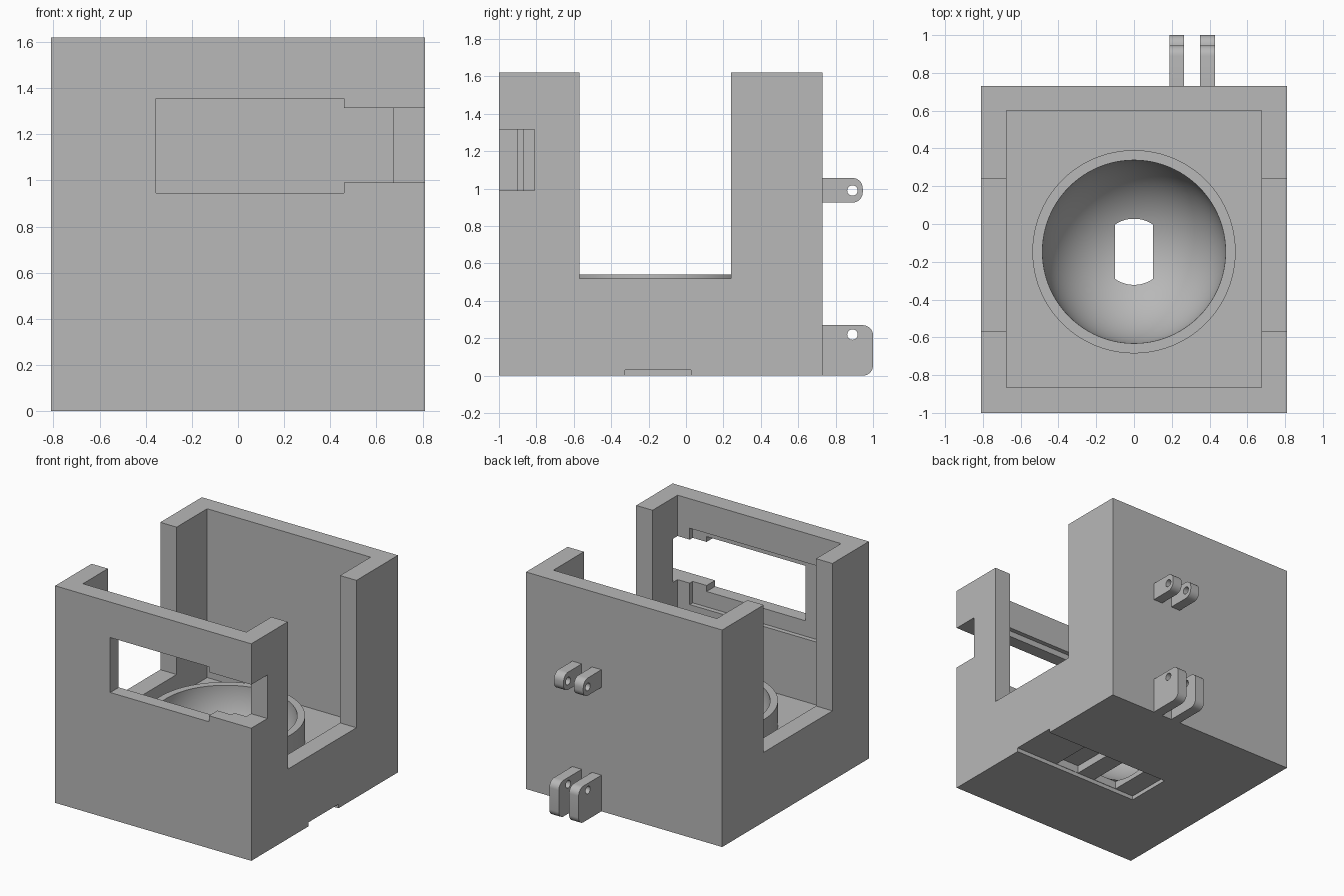
import bpy, bmesh, math
from mathutils import Matrix

if "Cube" in bpy.data.objects:
    bpy.data.objects.remove(bpy.data.objects["Cube"])

grey = bpy.data.materials.new("plain grey")
grey.use_nodes = True
grey.diffuse_color = (0.48, 0.48, 0.48, 1)
grey.node_tree.nodes["Principled BSDF"].inputs["Base Color"].default_value = grey.diffuse_color


def finish(name, bm):
    bmesh.ops.recalc_face_normals(bm, faces=bm.faces)
    mesh = bpy.data.meshes.new(name)
    bm.to_mesh(mesh)
    bm.free()
    mesh.materials.append(grey)
    obj = bpy.data.objects.new(name, mesh)
    bpy.context.collection.objects.link(obj)
    return obj


def box(name, x, y, z):
    bm = bmesh.new()
    size = [b - a for a, b in (x, y, z)]
    mid = [(a + b) / 2 for a, b in (x, y, z)]
    bmesh.ops.create_cube(bm, size=1, matrix=Matrix.Translation(mid) @ Matrix.Diagonal((*size, 1)))
    return finish(name, bm)


def cylinder(name, centre, radius, length, axis="Z", sides=96):
    bm = bmesh.new()
    turn = Matrix.Rotation(math.pi / 2, 4, "Y") if axis == "X" else Matrix()
    bmesh.ops.create_cone(bm, cap_ends=True, segments=sides, radius1=radius, radius2=radius,
                          depth=length, matrix=Matrix.Translation(centre) @ turn)
    return finish(name, bm)


def combine(target, tool, operation="DIFFERENCE"):
    tool.hide_render = True
    mod = target.modifiers.new("combine", "BOOLEAN")
    mod.object, mod.operation, mod.solver = tool, operation, "EXACT"
    bpy.context.view_layer.objects.active = target
    bpy.ops.object.modifier_apply(modifier=mod.name)
    bpy.data.objects.remove(tool)


def smooth(obj):
    bpy.ops.object.select_all(action="DESELECT")
    obj.select_set(True)
    bpy.context.view_layer.objects.active = obj
    bpy.ops.object.shade_smooth_by_angle(angle=math.radians(30))


# Open housing: hollow, with tall cut-outs in both sides
housing = box("housing", (-0.81, 0.81), (-1, 0.73), (0, 1.62))
combine(housing, box("cavity", (-0.675, 0.675), (-0.865, 0.6), (0.36, 2)))
combine(housing, box("side_opening", (-1, 1), (-0.57, 0.24), (0.52, 2)))

# Round cup with a hemispherical bowl
cup_y = -0.147
combine(housing, cylinder("cup", (0, cup_y, 0.42), 0.538, 0.244), "UNION")
bm = bmesh.new()
bmesh.ops.create_uvsphere(bm, u_segments=96, v_segments=48, radius=0.485,
                          matrix=Matrix.Translation((0, cup_y, 0.54)))
combine(housing, finish("bowl", bm))

# Front window, its slot to the side, and the shallow recess behind it
combine(housing, box("window", (-0.355, 0.46), (-1.1, -0.8), (0.945, 1.355)))
combine(housing, box("window_slot", (0.4, 1), (-1.1, -0.81), (0.99, 1.315)))
combine(housing, box("display_recess", (-0.575, 0.575), (-0.9, -0.8), (0.83, 1.4)))

# Channel under the base with two pockets, one opening into the bowl
channel_y = (-0.325, 0.028)
combine(housing, box("channel", (-0.26, 1), channel_y, (-0.1, 0.03)))
for x in ((-0.1, 0.1), (0.25, 0.45)):
    combine(housing, box("pocket", x, (-0.322, 0.026), (-0.05, 0.088)))
smooth(housing)


# Hinge lugs on the back: plates with rounded outer corners and a pin hole
def lug(name, x, y_end, z, radius, hole_z):
    plate = box(name, x, (0.73, y_end), z)
    bm = bmesh.new()
    bm.from_mesh(plate.data)
    corners = [e for e in bm.edges if all(v.co.y > y_end - 0.01 for v in e.verts)
               and abs(e.verts[0].co.x - e.verts[1].co.x) > 0.01]
    bmesh.ops.bevel(bm, geom=corners, offset=radius, segments=8, profile=0.5, affect="EDGES")
    bm.to_mesh(plate.data)
    bm.free()
    combine(plate, cylinder("pin_hole", (sum(x) / 2, 0.89, hole_z), 0.028, 0.3, "X", 32))
    smooth(plate)


for side, x in (("right", (0.187, 0.265)), ("left", (0.35, 0.428))):
    lug("lower_lug_" + side, x, 1.0, (0, 0.27), 0.055, 0.22)
    lug("upper_lug_" + side, x, 0.945, (0.925, 1.057), 0.055, 0.99)
